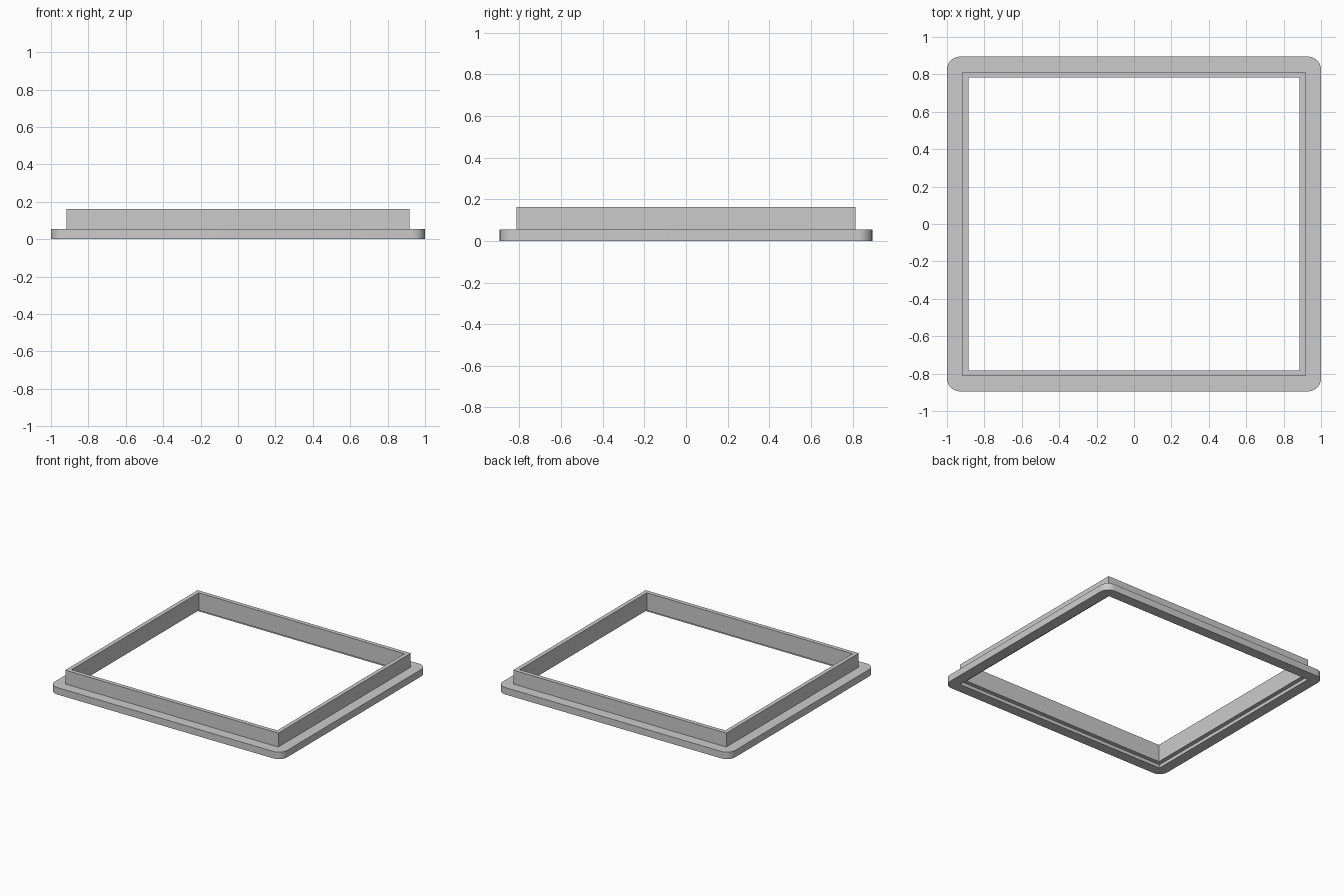
import bpy
import bmesh
import math

if "Cube" in bpy.data.objects:
    bpy.data.objects.remove(bpy.data.objects["Cube"])

GREY = bpy.data.materials.new("plain grey")
GREY.diffuse_color = (0.6, 0.6, 0.6, 1.0)
GREY.use_nodes = True
GREY.node_tree.nodes["Principled BSDF"].inputs["Base Color"].default_value = GREY.diffuse_color

# Half sizes of the nested outlines
FLANGE = (1.0, 0.895)
COLLAR = (0.917, 0.814)
OPENING = (0.885, 0.782)
RADIUS, STEPS = 0.07, 8
FLANGE_TOP, COLLAR_TOP, REBATE = 0.054, 0.162, 0.026


def outline(half, radius=0.0):
    """Rectangle outline with the same point count, rounded or sharp."""
    points = []
    for i, (sx, sy) in enumerate([(1, 1), (-1, 1), (-1, -1), (1, -1)]):
        cx, cy = sx * (half[0] - radius), sy * (half[1] - radius)
        if radius == 0:
            points.append((cx, cy))
            continue
        for s in range(STEPS + 1):
            a = math.pi / 2 * (i + s / STEPS)
            points.append((cx + radius * math.cos(a), cy + radius * math.sin(a)))
    return points


def frame(name, outer, inner, z0, z1):
    """Extruded ring between an outer outline and a four-cornered inner one."""
    bm = bmesh.new()
    per = len(outer) // 4
    o = [[bm.verts.new((x, y, z)) for x, y in outer] for z in (z0, z1)]
    n = [[bm.verts.new((x, y, z)) for x, y in inner] for z in (z0, z1)]
    for ring in (o, n):
        count = len(ring[0])
        for k in range(count):
            m = (k + 1) % count
            bm.faces.new((ring[0][k], ring[0][m], ring[1][m], ring[1][k]))
    for level in (0, 1):
        for c in range(4):
            d = (c + 1) % 4
            # Straight side, then the fan that fills the rounded corner
            bm.faces.new((o[level][c * per + per - 1], o[level][d * per],
                          n[level][d], n[level][c]))
            for k in range(c * per, c * per + per - 1):
                bm.faces.new((o[level][k], o[level][k + 1], n[level][c]))
    bmesh.ops.recalc_face_normals(bm, faces=bm.faces)
    mesh = bpy.data.meshes.new(name)
    bm.to_mesh(mesh)
    bm.free()
    mesh.materials.append(GREY)
    obj = bpy.data.objects.new(name, mesh)
    bpy.context.collection.objects.link(obj)
    bpy.ops.object.select_all(action='DESELECT')
    obj.select_set(True)
    bpy.context.view_layer.objects.active = obj
    bpy.ops.object.shade_smooth_by_angle(angle=math.radians(30))
    return obj


# Wide base flange with rounded corners
frame("base_flange", outline(FLANGE, RADIUS), outline(COLLAR), 0.0, FLANGE_TOP)
# Thin upright collar, its foot set slightly above the underside
frame("upright_collar", outline(COLLAR), outline(OPENING), REBATE, COLLAR_TOP)
